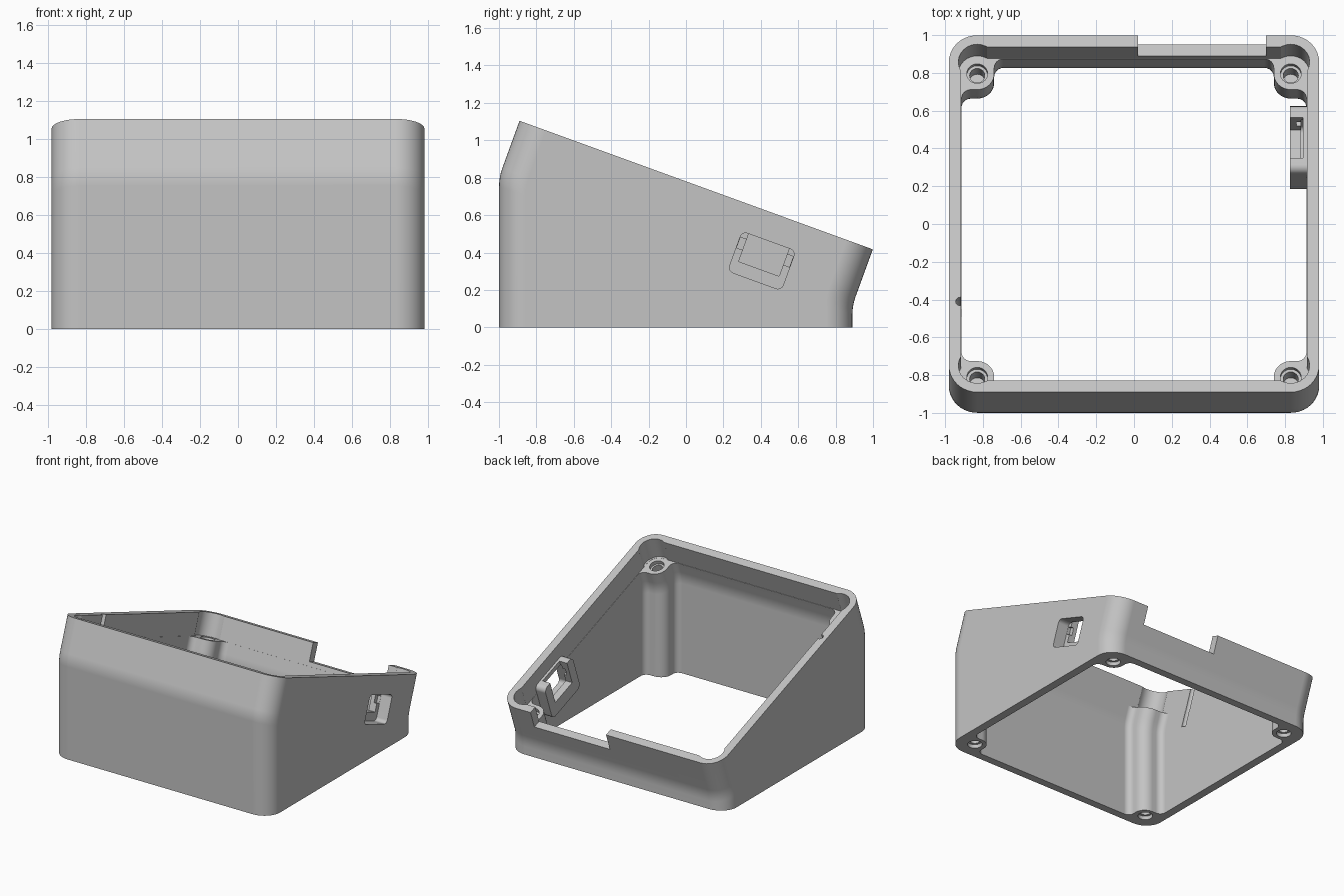
import bpy, bmesh
from math import sin, cos, radians, pi
from mathutils import Vector

TILT = radians(20)
SLOPE = Vector((0, cos(TILT), -sin(TILT)))      # along the sloped opening
NORMAL = Vector((0, sin(TILT), cos(TILT)))      # out of the sloped opening
BEND = Vector((0, -0.055, 0.46))                # centre of the bend plane
HX, HS, R, WALL = 0.98, 1.005, 0.15, 0.067      # half sizes, corner radius, wall
RIM, POST_TOP = 0.32, 0.14                      # heights above the bend plane
CX, CS = HX - R, HS - R                         # screw post centres

if "Cube" in bpy.data.objects:
    bpy.data.objects.remove(bpy.data.objects["Cube"])

grey = bpy.data.materials.new("plain grey")
grey.use_nodes = True
grey.diffuse_color = (0.55, 0.55, 0.55, 1)
grey.node_tree.nodes["Principled BSDF"].inputs["Base Color"].default_value = grey.diffuse_color


def arc(cx, cy, r, a0, a1, n=10):
    angles = [radians(a0 + (a1 - a0) * i / n) for i in range(n + 1)]
    return [(cx + r * cos(a), cy + r * sin(a)) for a in angles]


def four_way(quarter):
    """Mirror a first-quadrant run of points into a closed outline."""
    back = quarter[::-1]
    return (quarter + [(-x, y) for x, y in back]
            + [(-x, -y) for x, y in quarter] + [(x, -y) for x, y in back])


def rounded(hx, hy, r, n=10):
    return four_way(arc(hx - r, hy - r, r, 0, 90, n))


def on_slope(x, s, h=0):
    return BEND + Vector((x, 0, 0)) + SLOPE * s + NORMAL * h


def solid(name, rings):
    """Closed solid skinned through matching rings of points."""
    bm = bmesh.new()
    loops = [[bm.verts.new(p) for p in ring] for ring in rings]
    n = len(loops[0])
    for a, b in zip(loops, loops[1:]):
        for i in range(n):
            j = (i + 1) % n
            bm.faces.new((a[i], a[j], b[j], b[i]))
    bm.faces.new(loops[0][::-1])
    bm.faces.new(loops[-1])
    bmesh.ops.recalc_face_normals(bm, faces=bm.faces)
    mesh = bpy.data.meshes.new(name)
    bm.to_mesh(mesh)
    bm.free()
    mesh.materials.append(grey)
    obj = bpy.data.objects.new(name, mesh)
    bpy.context.collection.objects.link(obj)
    return obj


def bent(name, outline, bottom, top, soft=0.05):
    """Upright below the bend plane, leaning above it, with a soft bend."""
    base = [on_slope(x, s) for x, s in outline]
    rings = [[Vector((p.x, p.y, bottom)) for p in base]]
    for k in range(5):
        t = k / 4
        shift = NORMAL * (soft * t * t) - Vector((0, 0, soft * (1 - t) ** 2))
        rings.append([p + shift for p in base])
    rings.append([p + NORMAL * top for p in base])
    return solid(name, rings)


def leaning(name, outline, low, high):
    return solid(name, [[on_slope(x, s, h) for x, s in outline] for h in (low, high)])


def upright(name, outline, low, high):
    return solid(name, [[(x, y, z) for x, y in outline] for z in (low, high)])


def sideways(name, outline, x0, x1):
    """Prism along x, its outline turned with the slope at the side port."""
    mid = Vector((0, 0.405, 0.355))
    return solid(name, [[mid + Vector((x, 0, 0)) + SLOPE * u + NORMAL * v
                         for u, v in outline] for x in (x0, x1)])


def box(a, b, c, d):
    return [(a, c), (b, c), (b, d), (a, d)]


def combine(tool, operation="DIFFERENCE"):
    mod = case.modifiers.new("cut", "BOOLEAN")
    mod.object, mod.operation, mod.solver = tool, operation, "EXACT"
    bpy.context.view_layer.objects.active = case
    bpy.ops.object.modifier_apply(modifier=mod.name)
    bpy.data.objects.remove(tool)


# Outer shell
case = bent("sloped_case", rounded(HX, HS, R), 0, RIM)

# Cavity that leaves a filleted screw post in each corner
ix, iy, post, fil = HX - WALL, HS - WALL, 0.09, 0.05
quarter = (arc(ix - fil, CS - post - fil, fil, 0, 90, 6)
           + arc(CX, CS, post, -90, -180)
           + arc(CX - post - fil, iy - fil, fil, 0, 90, 6))
combine(bent("cavity", four_way(quarter), -0.1, RIM + 0.1))

# Open space above the posts
combine(leaning("upper_cavity", rounded(ix + 0.002, iy + 0.002, R - WALL), POST_TOP, RIM + 0.12))

# Post clearances and stepped screw holes, top and bottom
for sx in (-1, 1):
    for ss in (-1, 1):
        x, s = sx * CX, ss * CS
        y = on_slope(x, s).y

        def ring(r, cy):
            return arc(x, cy, r, 0, 345, 23)
        combine(leaning("clearance", ring(0.1, s), POST_TOP + 0.001, RIM + 0.1))
        combine(leaning("top_recess", ring(0.055, s), POST_TOP - 0.03, POST_TOP + 0.05))
        combine(leaning("top_hole", ring(0.04, s), POST_TOP - 0.12, POST_TOP + 0.04))
        combine(upright("bottom_recess", ring(0.055, y), -0.05, 0.03))
        combine(upright("bottom_hole", ring(0.036, y), -0.04, 0.1))

# Notch in the back rim
combine(leaning("back_notch", box(0.02, 0.70, 0.88, 1.1), 0.175, RIM + 0.1))

# Groove in the side wall
groove_s = (-0.41 - on_slope(0, 0, RIM).y) / cos(TILT)
combine(leaning("wall_groove", arc(-0.92, groove_s, 0.024, 0, 337.5, 15), RIM - 0.3, RIM + 0.1))

# Side port: inner bracket, outer recess, through opening and open slot
combine(sideways("port_bracket", rounded(0.19, 0.15, 0.04, 5), 0.827, 0.94), "UNION")
combine(sideways("port_recess", rounded(0.152, 0.1125, 0.03, 5), 0.885, 1.1))
combine(sideways("port_upper_opening", box(-0.15, 0.15, 0.02, 0.08), 0.86, 1.05))
combine(sideways("port_slot", box(-0.115, 0.115, -0.045, 0.2), 0.7, 0.895))

# Smooth curves, crisp edges
bpy.ops.object.select_all(action="DESELECT")
case.select_set(True)
bpy.context.view_layer.objects.active = case
bpy.ops.object.shade_smooth_by_angle(angle=radians(30))
normals = case.modifiers.new("even_shading", "WEIGHTED_NORMAL")
normals.keep_sharp = True
